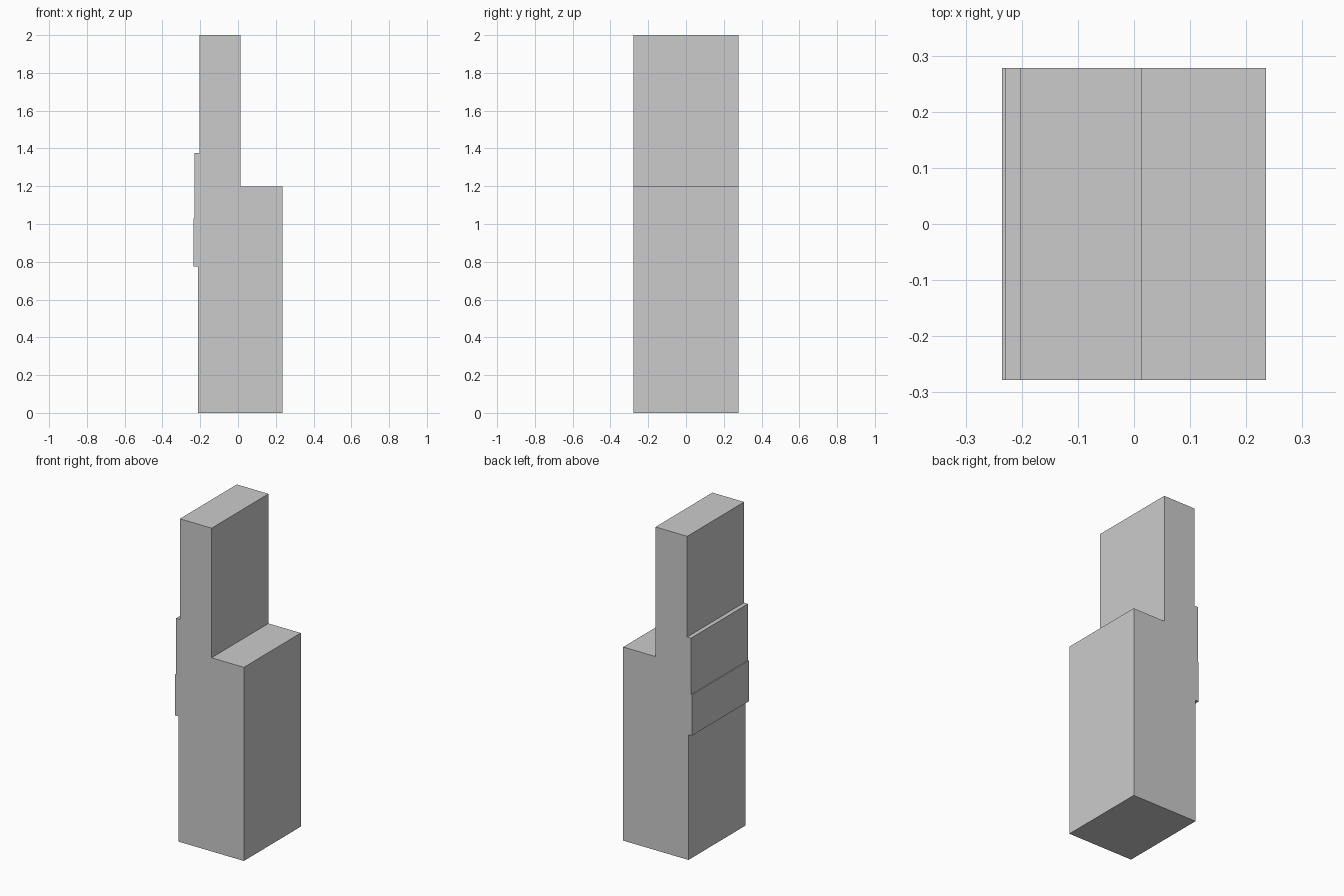
import bpy, bmesh

if "Cube" in bpy.data.objects:
    bpy.data.objects.remove(bpy.data.objects["Cube"])

HALF_DEPTH = 0.278

# Stepped side outline (x, z), counter-clockwise seen from the front
outline = [
    (-0.212, 0.0), (0.235, 0.0), (0.235, 1.198),   # base block
    (0.014, 1.198), (0.014, 2.0), (-0.203, 2.0),   # upright slab
    (-0.203, 1.377), (-0.229, 1.377),              # upper rear step
    (-0.229, 1.028), (-0.235, 1.028),              # middle rear step
    (-0.235, 0.775), (-0.212, 0.775),              # lower rear step
]

# Extrude the outline through the full depth
bm = bmesh.new()
front = bm.faces.new([bm.verts.new((x, -HALF_DEPTH, z)) for x, z in outline])
swept = bmesh.ops.extrude_face_region(bm, geom=[front], use_keep_orig=True)
moved = [g for g in swept["geom"] if isinstance(g, bmesh.types.BMVert)]
bmesh.ops.translate(bm, verts=moved, vec=(0, 2 * HALF_DEPTH, 0))
bmesh.ops.recalc_face_normals(bm, faces=bm.faces)

mesh = bpy.data.meshes.new("stepped_block")
bm.to_mesh(mesh)
bm.free()
bpy.context.collection.objects.link(bpy.data.objects.new("stepped_block", mesh))
